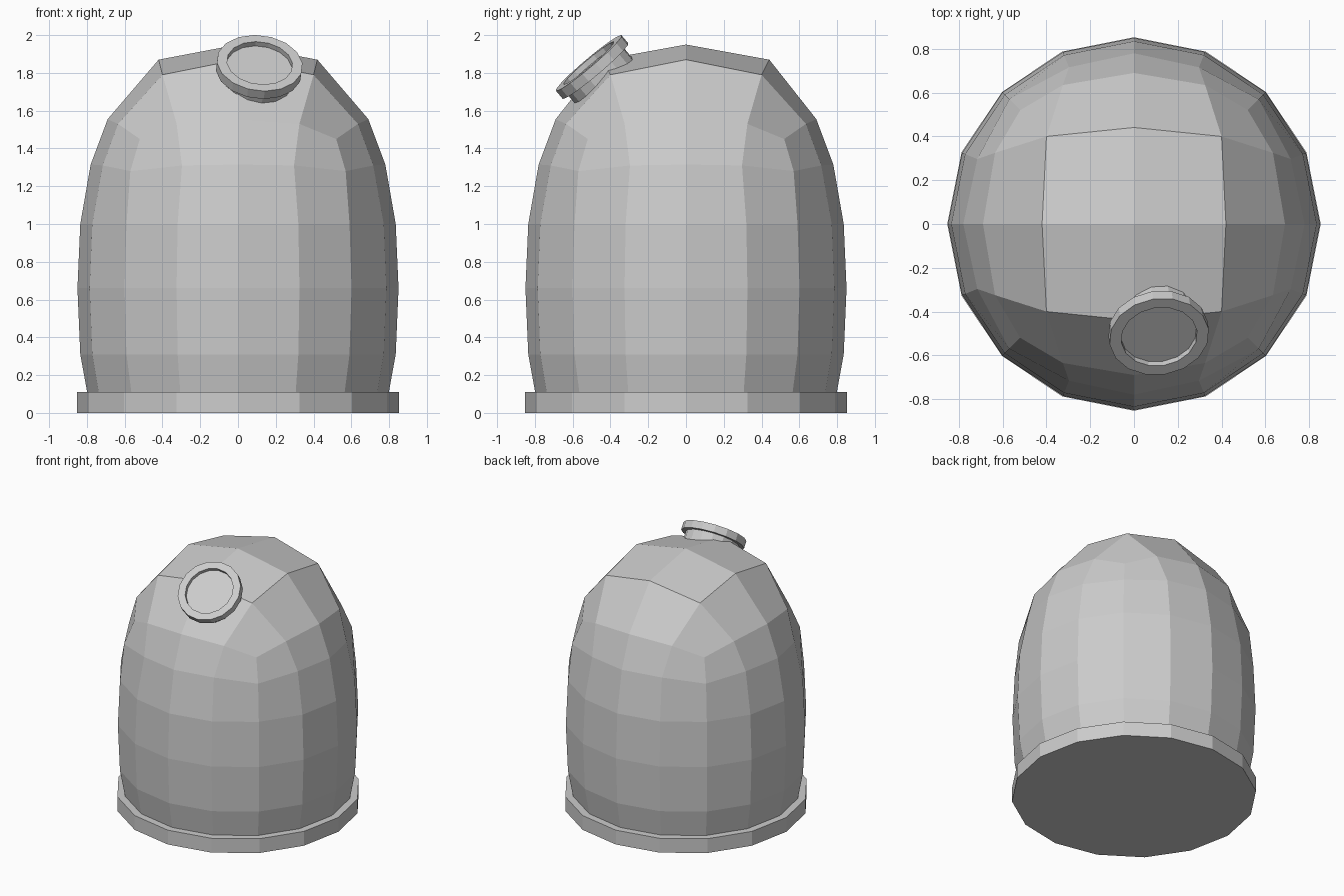
import bpy, bmesh, math
from mathutils import Vector, Matrix

cube = bpy.data.objects.get("Cube")
if cube:
    bpy.data.objects.remove(cube)

SIDES = 16
STEP = 2 * math.pi / SIDES

grey = bpy.data.materials.new("light grey")
grey.use_nodes = True
grey.diffuse_color = (0.6, 0.6, 0.6, 1)
grey.node_tree.nodes["Principled BSDF"].inputs["Base Color"].default_value = (0.6, 0.6, 0.6, 1)


def finish(bm, name):
    bmesh.ops.recalc_face_normals(bm, faces=bm.faces)
    mesh = bpy.data.meshes.new(name)
    bm.to_mesh(mesh)
    bm.free()
    mesh.materials.append(grey)
    obj = bpy.data.objects.new(name, mesh)
    bpy.context.collection.objects.link(obj)
    return obj


# Dome: a four by four grid bent into a cap, its rim extruded down in rings
CAP = {(0, 0): (0, 0, 1.95), (1, 0): (0.42, 0, 1.87), (1, 1): (0.40, 0.40, 1.79),
       (2, 0): (0.69, 0, 1.555), (2, 1): (0.635, 0.325, 1.53), (2, 2): (0.52, 0.52, 1.45)}
# radius and height on the axes, between, and on the diagonals
RINGS = [((0.78, 1.315), (0.775, 1.31), (0.806, 1.28)),
         ((0.835, 1.0),) * 3, ((0.85, 0.66),) * 3,
         ((0.835, 0.31),) * 3, ((0.795, 0.09),) * 3]

bm = bmesh.new()
bmesh.ops.create_grid(bm, x_segments=4, y_segments=4, size=2)
for v in bm.verts:
    i, j = round(v.co.x), round(v.co.y)
    a, b = abs(i), abs(j)
    big, small, z = CAP[(max(a, b), min(a, b))]
    x, y = (big, small) if a >= b else (small, big)
    if (a, b) == (0, 1):
        y *= 1.05
    v.co = (math.copysign(x, i), math.copysign(y, j), z)

rim = [e for e in bm.edges if e.is_boundary]
for ring in RINGS:
    geom = bmesh.ops.extrude_edge_only(bm, edges=rim)["geom"]
    rim = [g for g in geom if isinstance(g, bmesh.types.BMEdge)]
    for v in [g for g in geom if isinstance(g, bmesh.types.BMVert)]:
        k = round(math.atan2(v.co.y, v.co.x) / STEP)
        r, z = ring[min(k % 4, -k % 4)]
        v.co = (r * math.cos(k * STEP), r * math.sin(k * STEP), z)
finish(bm, "dome")

# Base plate
bm = bmesh.new()
bmesh.ops.create_cone(bm, cap_ends=True, segments=SIDES, radius1=0.853, radius2=0.853,
                      depth=0.11, matrix=Matrix.Translation((0, 0, 0.055)))
finish(bm, "base_plate")

# Tilted port: recessed floor, flange and neck, turned around its own axis
PROFILE = [(0.175, -0.03), (0.175, 0), (0.229, 0), (0.229, -0.055),
           (0.195, -0.055), (0.195, -0.16)]
bm = bmesh.new()
loops = [[bm.verts.new((r * math.cos(k * STEP), r * math.sin(k * STEP), z))
          for k in range(SIDES)] for r, z in PROFILE]
for inner, outer in zip(loops, loops[1:]):
    for k in range(SIDES):
        n = (k + 1) % SIDES
        bm.faces.new((inner[k], inner[n], outer[n], outer[k]))
bm.faces.new(loops[0])
bm.faces.new(loops[-1])
port = finish(bm, "port")
axis = Vector((0.1, -0.645, 0.764))
port.matrix_world = (Matrix.Translation((0.115, -0.515, 1.852))
                     @ axis.to_track_quat("Z", "Y").to_matrix().to_4x4())
